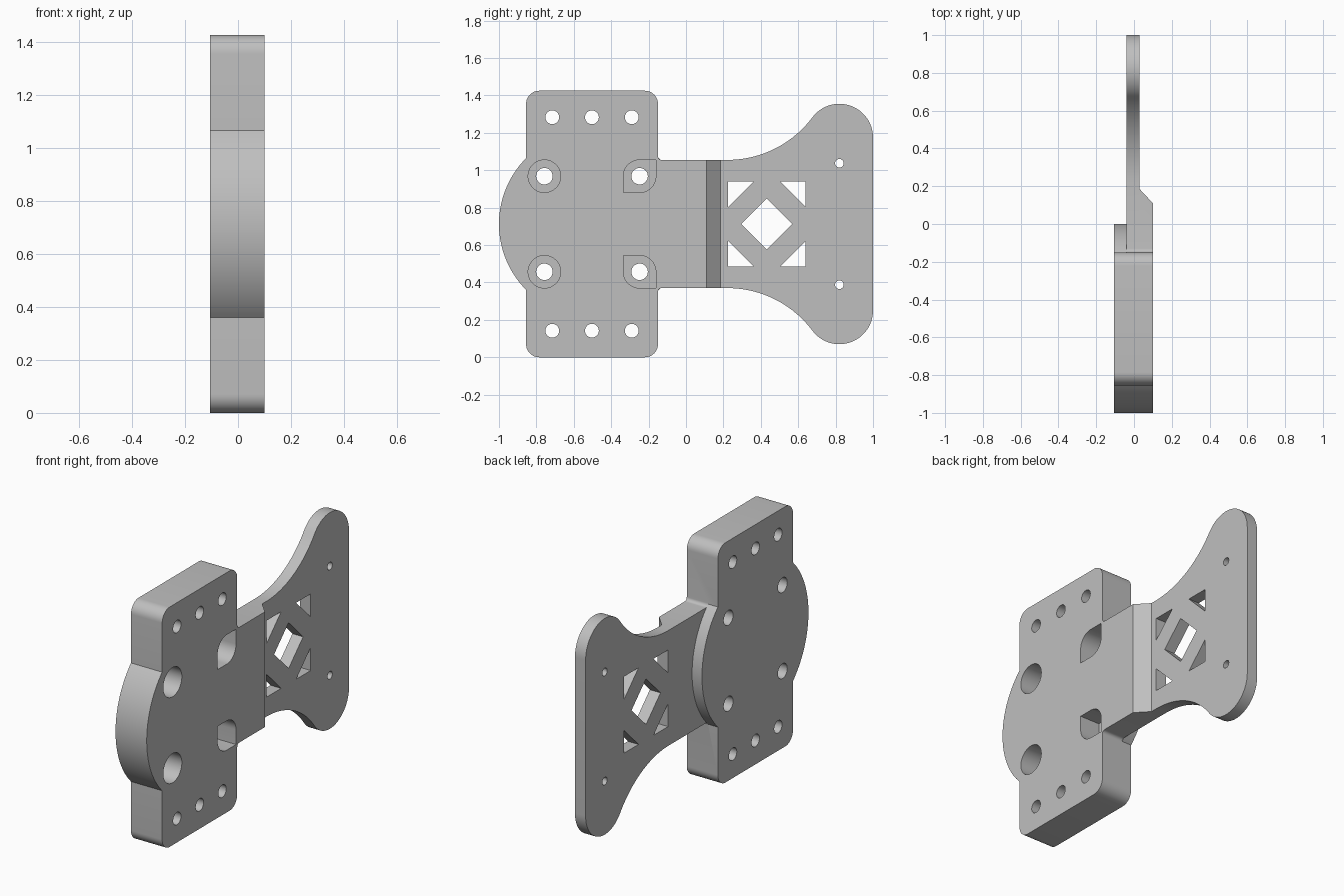
import bpy, bmesh
from math import sin, cos, pi, radians, atan2

if "Cube" in bpy.data.objects:
    bpy.data.objects.remove(bpy.data.objects["Cube"], do_unlink=True)

MID = 0.7125                        # height of the mirror plane
BACK, STEP, THIN, FACE = -0.105, -0.04, 0.03, 0.1

grey = bpy.data.materials.new("plain grey")
grey.use_nodes = True
grey.diffuse_color = (0.52, 0.52, 0.52, 1)
grey.node_tree.nodes["Principled BSDF"].inputs["Base Color"].default_value = grey.diffuse_color


def arc(cy, cz, r, a0, a1, n=16):
    """Points of an arc, angles in degrees."""
    angles = [radians(a0 + (a1 - a0) * i / n) for i in range(n + 1)]
    return [(cy + r * cos(a), cz + r * sin(a)) for a in angles]


def circle(cy, cz, r, n=32):
    return arc(cy, cz, r, 0, 360, n)[:-1]


def flip(points):
    """Mirror a side outline about the middle height."""
    return [(y, 2 * MID - z) for y, z in reversed(points)]


def prism(name, points, lo, hi, axis="X"):
    """Extrude an outline: (y, z) along x, or (x, y) along z."""
    bm = bmesh.new()
    place = (lambda p: (lo, *p)) if axis == "X" else (lambda p: (*p, lo))
    face = bm.faces.new([bm.verts.new(place(p)) for p in points])
    moved = bmesh.ops.extrude_face_region(bm, geom=[face])["geom"]
    shift = (hi - lo, 0, 0) if axis == "X" else (0, 0, hi - lo)
    bmesh.ops.translate(bm, vec=shift, verts=[v for v in moved if isinstance(v, bmesh.types.BMVert)])
    bmesh.ops.recalc_face_normals(bm, faces=bm.faces)
    mesh = bpy.data.meshes.new(name)
    bm.to_mesh(mesh)
    bm.free()
    mesh.materials.append(grey)
    obj = bpy.data.objects.new(name, mesh)
    bpy.context.collection.objects.link(obj)
    return obj


def combine(body, tool, operation):
    mod = body.modifiers.new("combine", "BOOLEAN")
    mod.object, mod.operation, mod.solver = tool, operation, "EXACT"
    bpy.context.view_layer.objects.active = body
    bpy.ops.object.modifier_apply(modifier=mod.name)
    bpy.data.objects.remove(tool, do_unlink=True)


def cut(body, points, lo=-0.3, hi=0.3, axis="X"):
    combine(body, prism("cutter", points, lo, hi, axis), "DIFFERENCE")


# Mounting block with a rounded front edge
left, right, top, r = -0.855, -0.15, 1.425, 0.07
swing = 44.8
upper = arc(right - r, top - r, r, 0, 90, 10) + arc(left + r, top - r, r, 90, 180, 10)
bulge = arc(-0.5, MID, 0.5, 180 - swing, 180 + swing, 40)
bracket = prism("bracket", upper + bulge + flip(upper), BACK, FACE)

# Round step on the back face
combine(bracket, prism("round_step", arc(-0.5, MID, 0.5, -60, 60, 48), BACK, STEP), "UNION")

# Arm and flared tail plate
lobe_y, lobe_z, lobe_r = 0.82, 1.175, 0.18
sweep_y, edge = 0.22, 1.055
dy, dz = lobe_y - sweep_y, lobe_z - edge
sweep_r = (dy**2 + dz**2 - lobe_r**2) / (2 * (dz + lobe_r))
sweep_z = edge + sweep_r
a = atan2(lobe_z - sweep_z, dy) * 180 / pi
outline = [(-0.2, edge + 0.02)] + arc(-0.13, edge + 0.02, 0.02, 180, 270, 6)
outline += arc(sweep_y, sweep_z, sweep_r, -90, a, 24)
outline += arc(lobe_y, lobe_z, lobe_r, 180 + a, 0, 32)[1:]
arm = prism("arm", outline + flip(outline), STEP, FACE)
# Thin the tail, leaving a sloped shoulder
cut(arm, [(THIN, 1.2), (THIN, 0.185), (FACE, 0.11), (0.17, 0.035), (0.17, 1.2)], -0.2, 1.6, "Z")
combine(bracket, arm, "UNION")

# Holes and pockets, repeated above and below the middle
pr, py, pz, floor = 0.087, -0.248, 0.968, -0.03
teardrop = [(py + pr, pz + pr)] + arc(py, pz, pr, 90, 180, 10)
teardrop += [(py - pr, pz - pr)] + arc(py, pz, pr, 270, 360, 10)
t0, t1, leg, tz = 0.225, 0.64, 0.137, 0.94
holes = [circle(y, 1.283, 0.037) for y in (-0.715, -0.503, -0.29)]
holes += [circle(y, pz, 0.044) for y in (-0.757, py)]
holes += [circle(0.82, 1.037, 0.023, 20)]
holes += [[(t0, tz), (t0, tz - leg), (t0 + leg, tz)],
          [(t1, tz), (t1 - leg, tz), (t1, tz - leg)]]
pockets = [circle(-0.757, pz, pr, 48), teardrop]
for shape in pockets:
    cut(bracket, shape, floor)
    cut(bracket, flip(shape), floor)
for shape in holes:
    cut(bracket, shape)
    cut(bracket, flip(shape))

# Central diamond window
cut(bracket, circle((t0 + t1) / 2, MID, 0.136, 4))

bpy.ops.object.select_all(action="DESELECT")
bracket.select_set(True)
bpy.context.view_layer.objects.active = bracket
bpy.ops.object.shade_smooth_by_angle(angle=radians(30))
